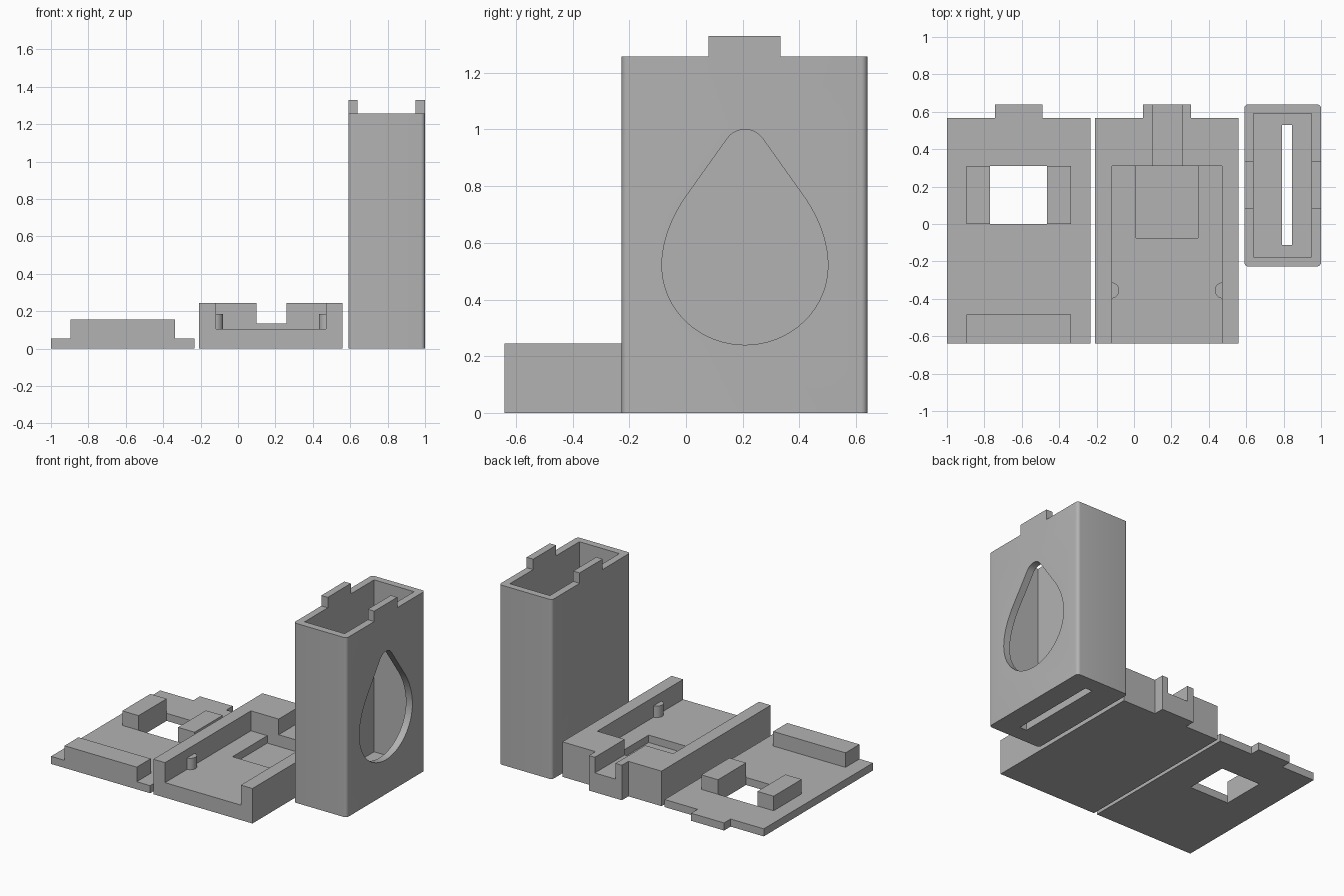
import bpy, bmesh, math
from mathutils import Vector

if "Cube" in bpy.data.objects:
    bpy.data.objects.remove(bpy.data.objects["Cube"])

grey = bpy.data.materials.new("plain grey")
grey.diffuse_color = (0.45, 0.45, 0.45, 1)
grey.use_nodes = True
grey.node_tree.nodes["Principled BSDF"].inputs["Base Color"].default_value = grey.diffuse_color


def prism(name, points, direction):
    """Extrude a closed outline of 3D points along a direction."""
    bm = bmesh.new()
    face = bm.faces.new([bm.verts.new(p) for p in points])
    new = bmesh.ops.extrude_face_region(bm, geom=[face])["geom"]
    bmesh.ops.translate(bm, vec=direction,
                        verts=[v for v in new if isinstance(v, bmesh.types.BMVert)])
    bmesh.ops.recalc_face_normals(bm, faces=bm.faces)
    mesh = bpy.data.meshes.new(name)
    bm.to_mesh(mesh)
    bm.free()
    mesh.materials.append(grey)
    obj = bpy.data.objects.new(name, mesh)
    bpy.context.collection.objects.link(obj)
    return obj


def box(name, x0, x1, y0, y1, z0, z1):
    return prism(name, [(x0, y0, z0), (x1, y0, z0), (x1, y1, z0), (x0, y1, z0)],
                 (0, 0, z1 - z0))


def combine(body, tool, operation):
    """Apply one boolean and remove the tool."""
    mod = body.modifiers.new("boolean", 'BOOLEAN')
    mod.operation = operation
    mod.solver = 'EXACT'
    mod.object = tool
    bpy.context.view_layer.objects.active = body
    bpy.ops.object.modifier_apply(modifier=mod.name)
    bpy.data.objects.remove(tool, do_unlink=True)


def cut(body, *bounds):
    combine(body, box("cutter", *bounds), 'DIFFERENCE')


def smooth(obj):
    bpy.ops.object.select_all(action='DESELECT')
    obj.select_set(True)
    bpy.context.view_layer.objects.active = obj
    bpy.ops.object.shade_smooth_by_angle(angle=math.radians(30))


def arc(cx, cy, r, a0, a1, n):
    return [(cx + r * math.cos(math.radians(a0 + (a1 - a0) * i / n)),
             cy + r * math.sin(math.radians(a0 + (a1 - a0) * i / n))) for i in range(n + 1)]


# Lid: plate with a rear tab, window, two window blocks and a front bar
lid = prism("lid", [(-1, -.64, 0), (-.232, -.64, 0), (-.232, .568, 0), (-.488, .568, 0),
                    (-.488, .64, 0), (-.743, .64, 0), (-.743, .568, 0), (-1, .568, 0)],
            (0, 0, .053))
combine(lid, box("block", -.896, -.336, 0, .31, .02, .155), 'UNION')
combine(lid, box("bar", -.896, -.336, -.64, -.485, .02, .155), 'UNION')
cut(lid, -.77, -.465, 0, .31, -.1, .3)

# Tray: walls, pocket open at the front, sunken recess, rear channel and tab
tray = prism("tray", [(-.208, -.64, 0), (.56, -.64, 0), (.56, .568, 0), (.304, .568, 0),
                      (.304, .64, 0), (.049, .64, 0), (.049, .568, 0), (-.208, .568, 0)],
             (0, 0, .245))
cut(tray, -.117, .47, -.8, .31, .105, .4)
cut(tray, .098, .258, .2, .8, .135, .4)
cut(tray, .01, .342, -.075, .31, .053, .3)

# Half-round pegs against the tray walls
for x in (-.122, .475):
    ring = [(px, py, .08) for px, py in arc(x, -.355, .043, 0, 348.75, 31)]
    combine(tray, prism("peg", ring, (0, 0, .105)), 'UNION')
smooth(tray)

# Case: tall hollow body with rounded corners
X0, X1, Y0, Y1, R = .59, 1.0, -.227, .64, .022
outline = (arc(X1 - R, Y0 + R, R, -90, 0, 6) + arc(X1 - R, Y1 - R, R, 0, 90, 6)
           + arc(X0 + R, Y1 - R, R, 90, 180, 6) + arc(X0 + R, Y0 + R, R, 180, 270, 6))
case = prism("case", [(x, y, 0) for x, y in outline], (0, 0, 1.33))
cut(case, .64, .95, -.177, .592, .053, 1.6)
# Lower the rim, leaving a tab on each long side
cut(case, .4, 1.2, -.5, .079, 1.257, 1.6)
cut(case, .4, 1.2, .334, .9, 1.257, 1.6)
# Slot through the floor
cut(case, .79, .844, -.112, .53, -.1, .2)

# Drop-shaped window in the right wall
half = [(.293 * math.sin(t), .52 - .28 * math.cos(t))
        for t in (math.pi / 2 * i / 16 for i in range(17))]
p = [Vector(v) for v in ((.293, .52), (.293, .61), (.255, .70), (.2, .775))]
for i in range(1, 11):
    t = i / 10
    q = (p[0] * (1 - t)**3 + p[1] * 3 * t * (1 - t)**2
         + p[2] * 3 * t * t * (1 - t) + p[3] * t**3)
    half.append((q.x, q.y))
half += arc(0, .923, .077, 35, 90, 8)
half[-1] = (0, 1.0)
drop = half + [(-y, z) for y, z in half[-2:0:-1]]
window = prism("drop_cutter", [(.8, .208 + y, z) for y, z in drop], (.4, 0, 0))
combine(case, window, 'DIFFERENCE')
smooth(case)
